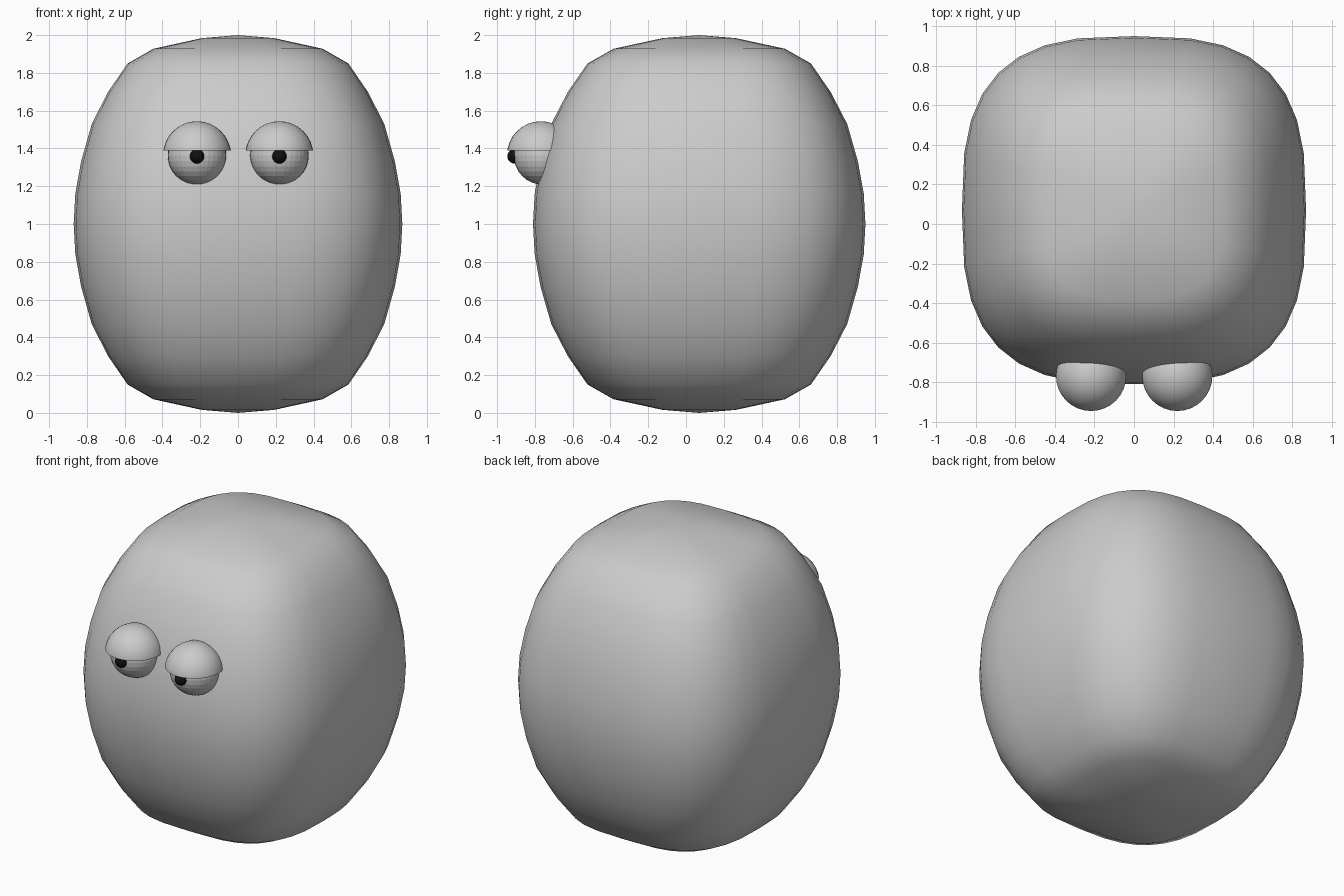
import bpy, bmesh
from math import sin, cos, pi, copysign
from mathutils import Vector

if "Cube" in bpy.data.objects:
    bpy.data.objects.remove(bpy.data.objects["Cube"])


def add_object(name, bm, smooth=True):
    bmesh.ops.recalc_face_normals(bm, faces=bm.faces)
    mesh = bpy.data.meshes.new(name)
    bm.to_mesh(mesh)
    bm.free()
    ob = bpy.data.objects.new(name, mesh)
    bpy.context.collection.objects.link(ob)
    for p in mesh.polygons:
        p.use_smooth = smooth
    return ob


def squircle(t, n=2.92):
    c, s = cos(t), sin(t)
    return (copysign(abs(c) ** (2 / n), c), copysign(abs(s) ** (2 / n), s))


# Body: rounded-square rings lofted along a barrel profile (height, relative size)
half = [(0.0, 1.0), (0.16, 0.99), (0.33, 0.955), (0.53, 0.89), (0.70, 0.79),
        (0.85, 0.672), (0.928, 0.515), (0.984, 0.22)]
profile = [(-z, r) for z, r in reversed(half[1:])] + half
bm = bmesh.new()
sides = 32
rings = []
for z, r in profile:
    ring = []
    for i in range(sides):
        x, y = squircle(2 * pi * i / sides)
        ring.append(bm.verts.new((0.87 * r * x, 0.07 + 0.88 * r * y, 1 + z)))
    rings.append(ring)
for a, b in zip(rings, rings[1:]):
    for i in range(sides):
        j = (i + 1) % sides
        bm.faces.new((a[i], a[j], b[j], b[i]))
for ring, z in ((rings[0], 0), (rings[-1], 2)):
    pole = bm.verts.new((0, 0.07, z))
    for i in range(sides):
        bm.faces.new((ring[i], ring[(i + 1) % sides], pole))
add_object("body", bm)

black = bpy.data.materials.new("black")
black.diffuse_color = (0.005, 0.005, 0.005, 1)
black.use_nodes = True
black.node_tree.nodes["Principled BSDF"].inputs["Base Color"].default_value = black.diffuse_color


def ball(name, centre, radius, segments=32, cut_z=None, smooth=True):
    bm = bmesh.new()
    bmesh.ops.create_uvsphere(bm, u_segments=segments, v_segments=segments // 2, radius=radius)
    bmesh.ops.translate(bm, verts=bm.verts, vec=Vector(centre))
    if cut_z is not None:
        cut = bmesh.ops.bisect_plane(bm, geom=bm.verts[:] + bm.edges[:] + bm.faces[:],
                                     plane_co=(0, 0, cut_z), plane_no=(0, 0, 1), clear_inner=True)
        edges = [e for e in cut["geom_cut"] if isinstance(e, bmesh.types.BMEdge)]
        bmesh.ops.contextual_create(bm, geom=edges)
    ob = add_object(name, bm, smooth)
    if cut_z is not None:
        # Keep the rim of the lid crisp
        for p in ob.data.polygons:
            if p.normal.z < -0.9:
                p.use_smooth = False
                for k in p.edge_keys:
                    ob.data.edges[ob.data.edge_keys.index(k)].use_edge_sharp = True
    return ob


# Eyes: ball, heavy upper lid and small black pupil on each side
for side, x in (("left", -0.217), ("right", 0.219)):
    ball(side + "_eyeball", (x, -0.757, 1.363), 0.155, smooth=False)
    ball(side + "_eyelid", (x, -0.768, 1.364), 0.18, cut_z=1.39)
    pupil = ball(side + "_pupil", (x, -0.908, 1.358), 0.038, segments=24)
    pupil.data.materials.append(black)
